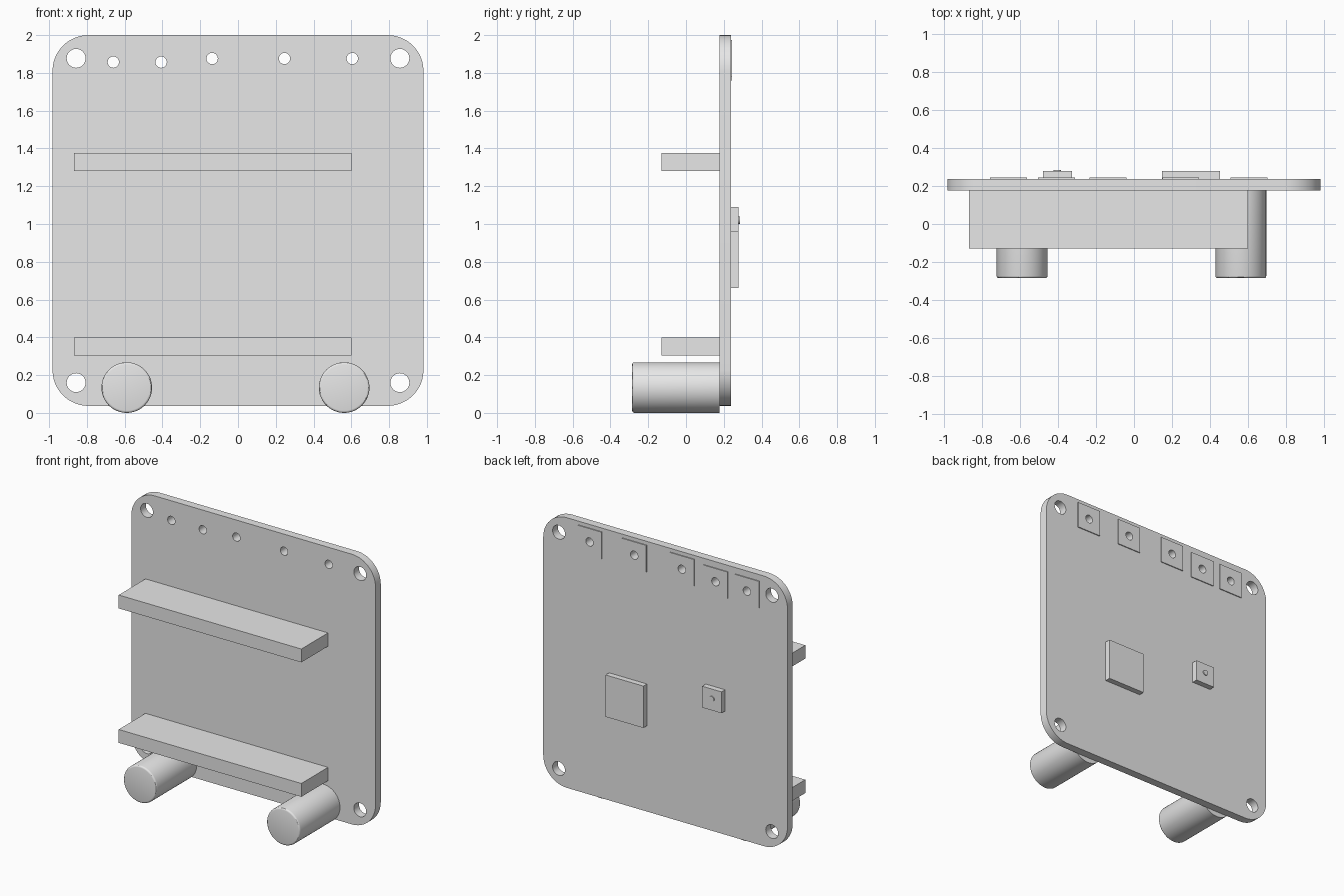
import bpy, bmesh, math
from mathutils import Matrix

cube = bpy.data.objects.get("Cube")
if cube:
    bpy.data.objects.remove(cube, do_unlink=True)

grey = bpy.data.materials.new("plain grey")
grey.use_nodes = True
grey.diffuse_color = (0.8, 0.8, 0.8, 1)
grey.node_tree.nodes["Principled BSDF"].inputs["Base Color"].default_value = (0.8, 0.8, 0.8, 1)

BOARD_FRONT, BOARD_BACK = 0.177, 0.237


def shade(obj):
    bpy.ops.object.select_all(action='DESELECT')
    obj.select_set(True)
    bpy.context.view_layer.objects.active = obj
    bpy.ops.object.shade_smooth_by_angle(angle=math.radians(30))


def add_mesh(name, bm):
    mesh = bpy.data.meshes.new(name)
    bm.to_mesh(mesh)
    bm.free()
    mesh.materials.append(grey)
    obj = bpy.data.objects.new(name, mesh)
    bpy.context.collection.objects.link(obj)
    return obj


def box(name, x0, x1, y0, y1, z0, z1):
    bm = bmesh.new()
    bmesh.ops.create_cube(bm, size=1)
    bm.transform(Matrix.Translation(((x0 + x1) / 2, (y0 + y1) / 2, (z0 + z1) / 2))
                 @ Matrix.Diagonal((x1 - x0, y1 - y0, z1 - z0, 1)))
    return add_mesh(name, bm)


def cylinder(name, x, z, radius, y0, y1, bevel=0):
    bm = bmesh.new()
    bmesh.ops.create_cone(bm, cap_ends=True, segments=48, radius1=radius,
                          radius2=radius, depth=y1 - y0)
    if bevel:  # round the front rim only
        rim = [e for e in bm.edges if all(v.co.z > 0 for v in e.verts)]
        bmesh.ops.bevel(bm, geom=rim, offset=bevel, segments=3, profile=0.5, affect='EDGES')
    bm.transform(Matrix.Translation((x, (y0 + y1) / 2, z)) @ Matrix.Rotation(math.pi / 2, 4, 'X'))
    obj = add_mesh(name, bm)
    shade(obj)
    return obj


def circle(x, z, radius, n=32):
    return [(x + radius * math.cos(2 * math.pi * i / n),
             z + radius * math.sin(2 * math.pi * i / n)) for i in range(n)]


def rounded_rect(x0, x1, z0, z1, r, n=12):
    corners = [(x1 - r, z1 - r), (x0 + r, z1 - r), (x0 + r, z0 + r), (x1 - r, z0 + r)]
    return [(cx + r * math.cos(math.pi / 2 * (k + i / n)), cz + r * math.sin(math.pi / 2 * (k + i / n)))
            for k, (cx, cz) in enumerate(corners) for i in range(n + 1)]


def plate(name, loops, y0, y1):
    """Extrude an outline with holes (further loops) from y0 to y1."""
    curve = bpy.data.curves.new(name, 'CURVE')
    curve.dimensions, curve.fill_mode = '2D', 'BOTH'
    curve.extrude = (y1 - y0) / 2
    for loop in loops:
        spline = curve.splines.new('POLY')
        spline.points.add(len(loop) - 1)
        for point, (x, z) in zip(spline.points, loop):
            point.co = (x, z, 0, 1)
        spline.use_cyclic_u = True
    source = bpy.data.objects.new(name + " outline", curve)
    bpy.context.collection.objects.link(source)
    graph = bpy.context.evaluated_depsgraph_get()
    mesh = bpy.data.meshes.new_from_object(source.evaluated_get(graph))
    bm = bmesh.new()
    bm.from_mesh(mesh)
    bpy.data.objects.remove(source)
    bpy.data.meshes.remove(mesh)
    bmesh.ops.remove_doubles(bm, verts=bm.verts, dist=0.0001)
    bm.transform(Matrix.Translation((0, (y0 + y1) / 2, 0)) @ Matrix.Rotation(math.pi / 2, 4, 'X'))
    bmesh.ops.recalc_face_normals(bm, faces=bm.faces)
    obj = add_mesh(name, bm)
    shade(obj)
    return obj


# Board with corner mounting holes and a row of small light holes
lights = [(-0.66, 1.857), (-0.407, 1.857), (-0.137, 1.876), (0.246, 1.876), (0.605, 1.876)]
mounts = [(x, z) for x in (-0.857, 0.857) for z in (0.16, 1.877)]
plate("board",
      [rounded_rect(-0.982, 0.982, 0.037, 2.0, 0.19)]
      + [circle(x, z, 0.05) for x, z in mounts]
      + [circle(x, z, 0.03) for x, z in lights],
      BOARD_FRONT, BOARD_BACK)

# Thin square light plates on the back, pierced in line with the board
for i, (x, z) in enumerate(lights):
    h = 0.097
    square = [(x - h, z - h), (x + h, z - h), (x + h, z + h), (x - h, z + h)]
    plate(f"light_plate_{i + 1}", [square, circle(x, z, 0.03)], BOARD_BACK, BOARD_BACK + 0.007)

# Header strips on the front
for name, z in (("lower_header", 0.303), ("upper_header", 1.28)):
    box(name, -0.868, 0.6, -0.13, BOARD_FRONT, z, z + 0.097)

# Round posts at the bottom of the front
for name, x in (("right_post", -0.589), ("left_post", 0.562)):
    cylinder(name, x, 0.134, 0.134, -0.285, BOARD_FRONT, 0.012)

# Chip and push button on the back
box("chip", 0.148, 0.452, BOARD_BACK, 0.278, 0.66, 0.964)
box("button_base", -0.48, -0.325, BOARD_BACK, 0.278, 0.935, 1.09)
cylinder("button_nub", -0.403, 1.02, 0.02, 0.27, 0.285)
